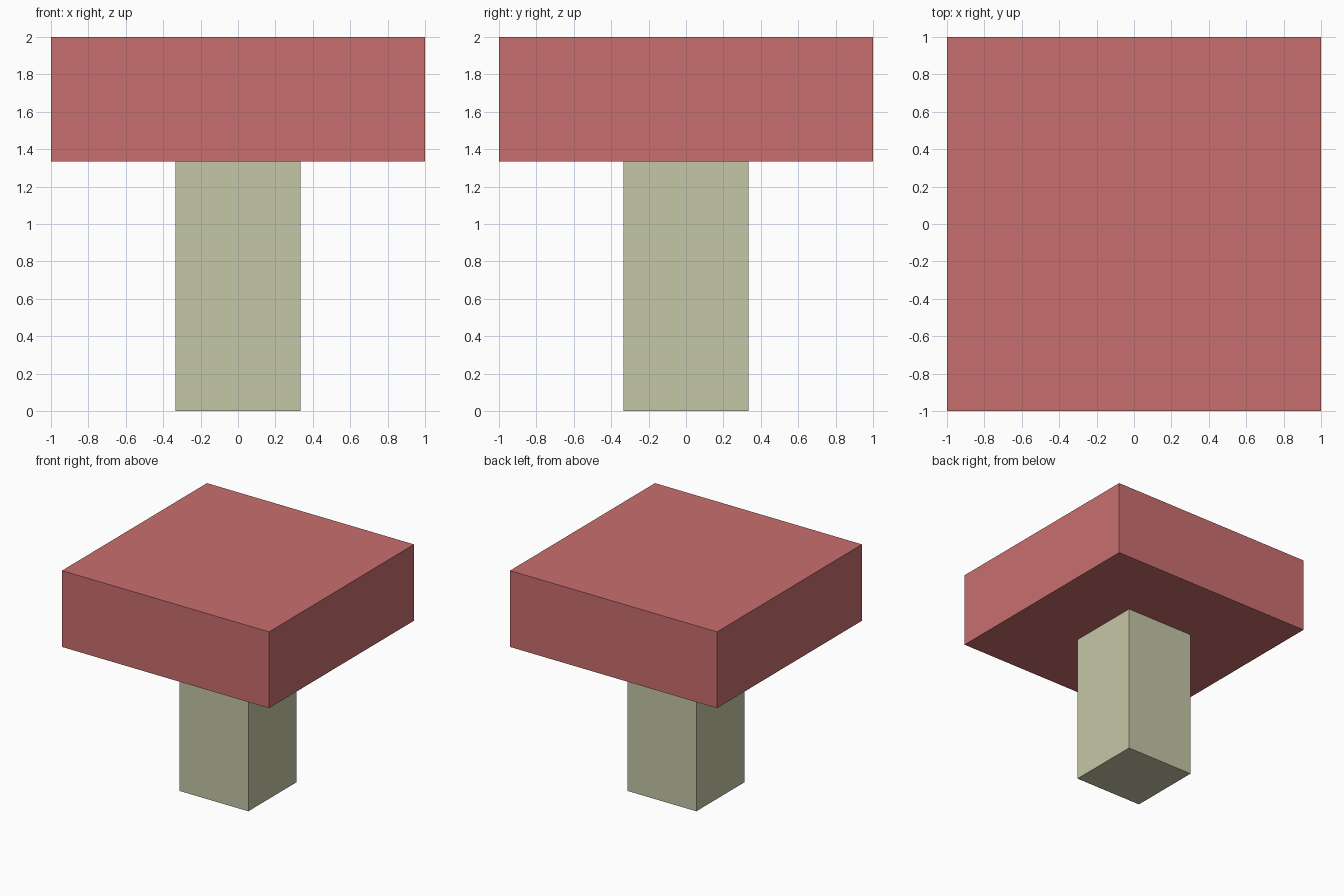
import bpy

if "Cube" in bpy.data.objects:
    bpy.data.objects.remove(bpy.data.objects["Cube"])


def material(name, color):
    mat = bpy.data.materials.new(name)
    mat.diffuse_color = (*color, 1.0)
    mat.use_nodes = True
    mat.node_tree.nodes["Principled BSDF"].inputs["Base Color"].default_value = mat.diffuse_color
    return mat


def block(name, width, z_min, z_max, mat):
    """Square block centred on the z axis."""
    bpy.ops.mesh.primitive_cube_add(size=1, location=(0, 0, (z_min + z_max) / 2))
    obj = bpy.context.object
    obj.name = name
    obj.scale = (width, width, z_max - z_min)
    bpy.ops.object.transform_apply(location=False, rotation=False, scale=True)
    obj.data.materials.append(mat)
    return obj


UNIT = 2 / 3  # the model is three units wide and tall

red = material("soft red", (0.584, 0.156, 0.156))
cream = material("pale olive cream", (0.558, 0.571, 0.381))

# Stem: one unit wide, two tall
block("stem", UNIT, 0, 2 * UNIT, cream)
# Cap: three units wide, one tall
block("cap", 3 * UNIT, 2 * UNIT, 3 * UNIT, red)
